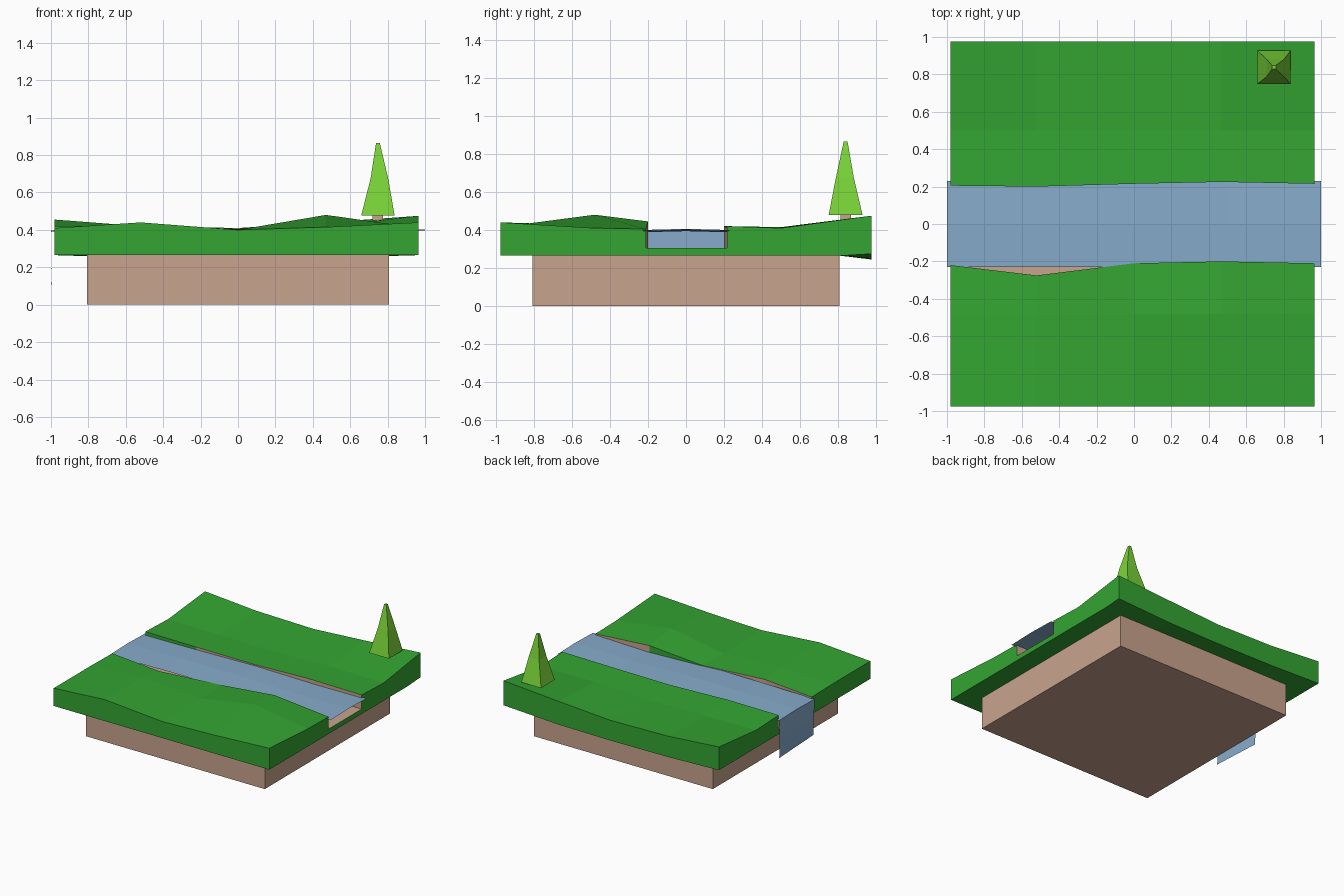
import bpy, bmesh

if "Cube" in bpy.data.objects:
    bpy.data.objects.remove(bpy.data.objects["Cube"])


def material(name, color):
    m = bpy.data.materials.new(name)
    m.diffuse_color = (*color, 1)
    m.use_nodes = True
    m.node_tree.nodes["Principled BSDF"].inputs["Base Color"].default_value = m.diffuse_color
    return m


GRASS = material("grass_green", (0.034, 0.376, 0.032))
DIRT = material("earth", (0.58, 0.37, 0.27))
WATER = material("water_blue", (0.24, 0.41, 0.60))
LEAF = material("leaf_green", (0.195, 0.66, 0.04))


def loft(name, rings, mats, closed=True, pick=None):
    """Skin a list of equal-length point rings; pick(i, j) gives a material index."""
    bm = bmesh.new()
    vs = [[bm.verts.new(p) for p in r] for r in rings]
    n = len(rings[0])
    for i in range(len(vs) - 1):
        for j in range(n if closed else n - 1):
            k = (j + 1) % n
            f = bm.faces.new((vs[i][j], vs[i][k], vs[i + 1][k], vs[i + 1][j]))
            f.material_index = pick(i, j) if pick else 0
    if closed:
        bm.faces.new(vs[0][::-1])
        bm.faces.new(vs[-1])
    bmesh.ops.recalc_face_normals(bm, faces=bm.faces)
    if not closed and sum(f.normal.z for f in bm.faces) < 0:
        bmesh.ops.reverse_faces(bm, faces=bm.faces)
    me = bpy.data.meshes.new(name)
    bm.to_mesh(me)
    bm.free()
    for m in mats:
        me.materials.append(m)
    ob = bpy.data.objects.new(name, me)
    bpy.context.collection.objects.link(ob)
    return ob


def square(cx, cy, h, z):
    return [(cx - h, cy - h, z), (cx + h, cy - h, z), (cx + h, cy + h, z), (cx - h, cy + h, z)]


# Earth block
loft("earth_base", [square(0, 0, 0.806, 0), square(0, 0, 0.806, 0.275)], [DIRT])

# Rolling grass slab with river channel: x, bank y's, top heights front to back, back bottom
sections = [
    (-0.98, -0.22, 0.205, (0.41, 0.41, 0.405, 0.42, 0.41, 0.455), 0.265),
    (-0.52, -0.275, 0.20, (0.44, 0.425, 0.405, 0.42, 0.405, 0.42), 0.25),
    (0.00, -0.21, 0.215, (0.40, 0.40, 0.405, 0.41, 0.40, 0.41), 0.245),
    (0.47, -0.20, 0.225, (0.415, 0.48, 0.445, 0.42, 0.415, 0.44), 0.25),
    (0.965, -0.21, 0.215, (0.44, 0.41, 0.405, 0.42, 0.41, 0.475), 0.275),
]
rings = []
for x, s, n, h, zb in sections:
    prof = [(-0.975, h[0]), (-0.48, h[1]), (s, h[2]), (s, 0.305), (n, 0.305),
            (n, h[3]), (0.5, h[4]), (0.975, h[5]), (0.975, zb), (0.81, 0.265),
            (-0.975, 0.265)]
    rings.append([(x, y, z) for y, z in prof])


def channel_material(i, j):
    # earth shows on the channel floor and parts of its walls
    if j == 3:
        return 1
    if j == 2:
        return 0 if i == 2 else 1
    if j == 4:
        return 0 if i == 0 else 1
    return 0


loft("grass_slab", rings, [GRASS, DIRT], pick=channel_material)

# River sheet spilling over the left edge
river = [(-1, 0.39), (-0.5, 0.398), (0, 0.40), (0.5, 0.388), (1, 0.396)]
rows = [[(-0.995, y, 0.09 - 0.02 * k) for k, y in ((-0.5, -0.22), (0, 0), (0.5, 0.22))],
        [(-1, y, 0.24) for y in (-0.22, 0, 0.22)]]
rows += [[(x, -0.23, z), (x, 0, z + 0.006), (x, 0.23, z)] for x, z in river]
loft("river", rows, [WATER], closed=False)

# Pine tree on the back right corner
TX, TY = 0.748, 0.838
loft("tree_trunk", [square(TX, TY, 0.028, 0.43), square(TX, TY, 0.028, 0.48)], [DIRT])
loft("tree_foliage", [square(TX, TY, 0.089, 0.478),
                      square(TX + 0.008, TY - 0.004, 0.047, 0.675),
                      square(TX, TY, 0.01, 0.865)], [LEAF])
